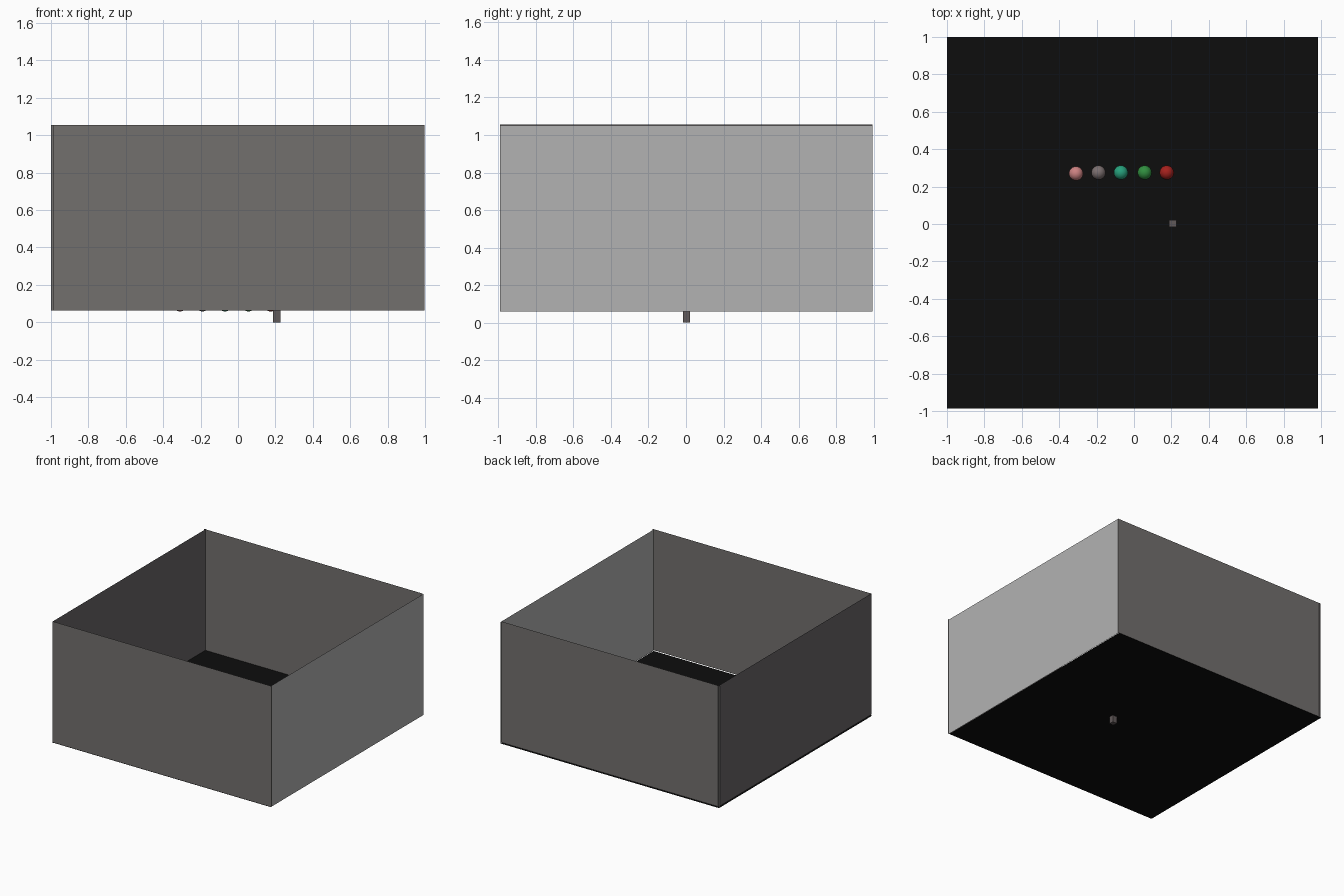
import bpy

if "Cube" in bpy.data.objects:
    bpy.data.objects.remove(bpy.data.objects["Cube"])


def paint(obj, name, rgb):
    mat = bpy.data.materials.new(name)
    mat.diffuse_color = (*rgb, 1)
    mat.use_nodes = True
    mat.node_tree.nodes["Principled BSDF"].inputs["Base Color"].default_value = mat.diffuse_color
    obj.data.materials.append(mat)


def sheet(name, corner, u, v, rgb):
    """Thin flat panel spanned from a corner by two edge vectors."""
    a = corner
    b = [a[i] + u[i] for i in range(3)]
    c = [b[i] + v[i] for i in range(3)]
    d = [a[i] + v[i] for i in range(3)]
    mesh = bpy.data.meshes.new(name)
    mesh.from_pydata([a, b, c, d], [], [(0, 1, 2, 3)])
    obj = bpy.data.objects.new(name, mesh)
    bpy.context.collection.objects.link(obj)
    paint(obj, name + "_paint", rgb)


SIDE = 1.985
FLOOR_Z = 0.058
HEIGHT = 0.993
up = (0, 0, HEIGHT)

# Black floor
sheet("floor", (-1, -0.987, FLOOR_Z), (SIDE, 0, 0), (0, 1.987, 0), (0.004, 0.004, 0.004))

# Four walls, normals outward
warm = (0.17, 0.16, 0.155)
sheet("front_wall", (-0.988, -0.991, 0.062), (SIDE, 0, 0), up, warm)
sheet("back_wall", (0.985, 0.988, 0.062), (-SIDE, 0, 0), up, warm)
sheet("right_wall", (0.988, -0.992, FLOOR_Z), (0, SIDE, 0), up, (0.45, 0.45, 0.45))
sheet("left_wall", (-0.988, 0.993, 0.062), (0, -SIDE, 0), up, (0.14, 0.13, 0.135))

# Row of coloured balls resting on the floor
R = 0.038
balls = [
    ("pink", -0.31, 0.27, (0.60, 0.22, 0.22)),
    ("grey", -0.19, 0.275, (0.20, 0.16, 0.16)),
    ("teal", -0.07, 0.275, (0.02, 0.35, 0.20)),
    ("green", 0.057, 0.275, (0.03, 0.27, 0.05)),
    ("red", 0.175, 0.275, (0.38, 0.015, 0.012)),
]
for name, x, y, rgb in balls:
    bpy.ops.mesh.primitive_uv_sphere_add(segments=32, ring_count=16, radius=R,
                                         location=(x, y, FLOOR_Z + R))
    ball = bpy.context.object
    ball.name = name + "_ball"
    bpy.ops.object.shade_smooth()
    paint(ball, name + "_paint", rgb)

# Small post passing through the floor
POST_TOP = 0.11
bpy.ops.mesh.primitive_cube_add(size=1, location=(0.207, 0.003, POST_TOP / 2))
post = bpy.context.object
post.name = "floor_post"
post.scale = (0.04, 0.038, POST_TOP)
paint(post, "post_paint", (0.12, 0.10, 0.10))
